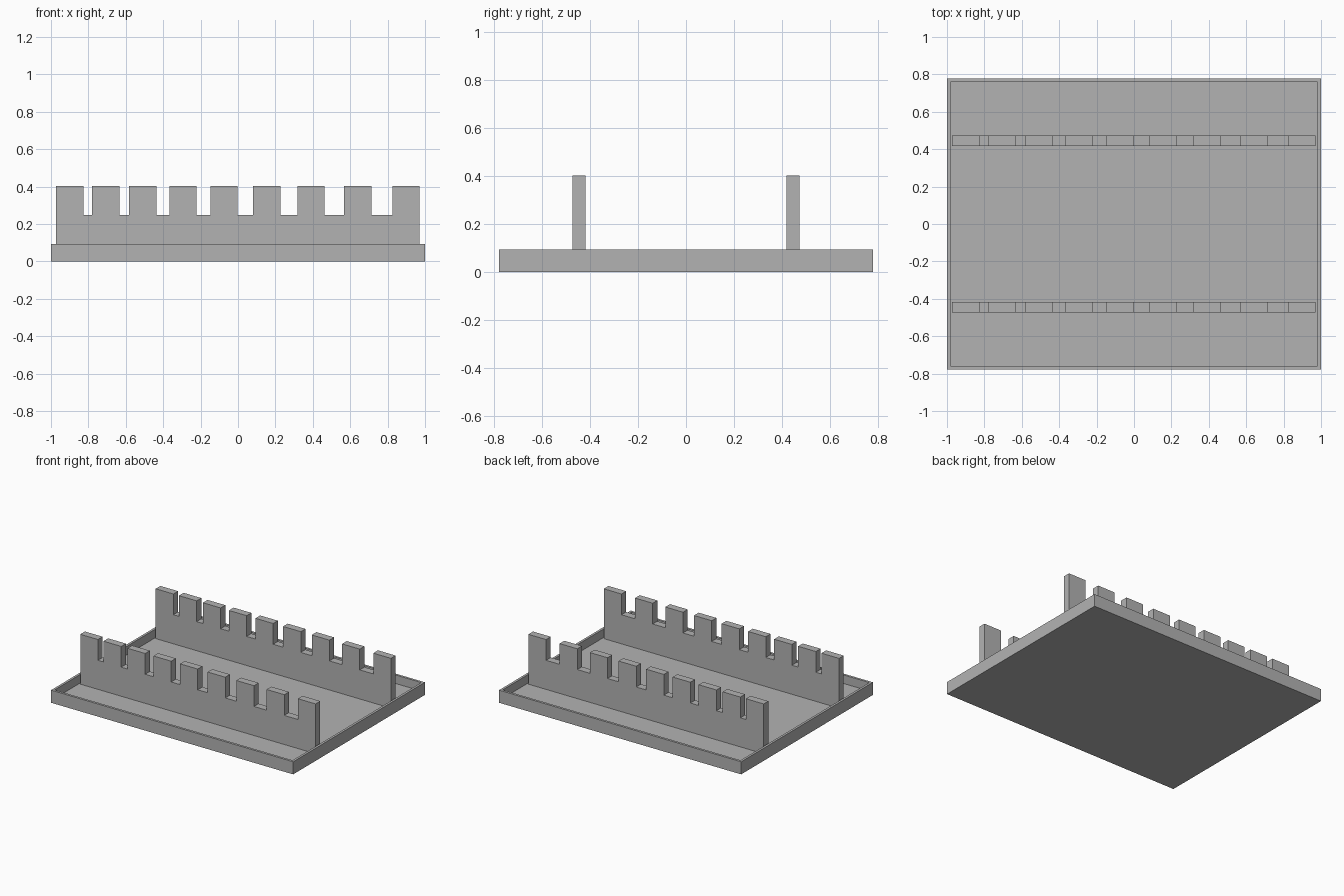
import bpy
import bmesh

cube = bpy.data.objects.get("Cube")
if cube:
    bpy.data.objects.remove(cube, do_unlink=True)

grey = bpy.data.materials.new("plain_grey")
grey.use_nodes = True
colour = (0.45, 0.45, 0.45, 1)
grey.diffuse_color = colour
grey.node_tree.nodes["Principled BSDF"].inputs["Base Color"].default_value = colour

HALF_X, HALF_Y, RIM_TOP = 1.0, 0.777, 0.094
RIM, FLOOR = 0.025, 0.03


def finish(bm, name):
    bmesh.ops.recalc_face_normals(bm, faces=bm.faces)
    mesh = bpy.data.meshes.new(name)
    bm.to_mesh(mesh)
    bm.free()
    mesh.materials.append(grey)
    obj = bpy.data.objects.new(name, mesh)
    bpy.context.collection.objects.link(obj)
    return obj


# Shallow tray: a box whose top face is inset and pushed down to the floor
def make_tray():
    bm = bmesh.new()
    bmesh.ops.create_cube(bm, size=1)
    for v in bm.verts:
        v.co.x *= 2 * HALF_X
        v.co.y *= 2 * HALF_Y
        v.co.z = (v.co.z + 0.5) * RIM_TOP
    top = max(bm.faces, key=lambda f: f.calc_center_median().z)
    bmesh.ops.inset_region(bm, faces=[top], thickness=RIM)
    inner = bmesh.ops.extrude_face_region(bm, geom=[top])
    floor_verts = [g for g in inner["geom"] if isinstance(g, bmesh.types.BMVert)]
    bmesh.ops.translate(bm, verts=floor_verts, vec=(0, 0, FLOOR - RIM_TOP))
    if top.is_valid:
        bmesh.ops.delete(bm, geom=[top], context="FACES_ONLY")
    finish(bm, "tray")


# Slotted rack: a comb profile with slots that widen to the right, extruded in y
TOOTH_STARTS = (-0.972, -0.78, -0.582, -0.367, -0.148, 0.08, 0.317, 0.567, 0.825)
TOOTH = 0.146
SLOT_Z, TOOTH_TOP = 0.247, 0.402
THICK, RACK_Y = 0.055, 0.445


def make_rack(name, y):
    outline = [(TOOTH_STARTS[0], FLOOR)]
    for i, x in enumerate(TOOTH_STARTS):
        if i:
            outline.append((x, SLOT_Z))
        outline += [(x, TOOTH_TOP), (x + TOOTH, TOOTH_TOP)]
        if i < len(TOOTH_STARTS) - 1:
            outline.append((x + TOOTH, SLOT_Z))
    outline.append((TOOTH_STARTS[-1] + TOOTH, FLOOR))
    bm = bmesh.new()
    face = bm.faces.new([bm.verts.new((x, y - THICK / 2, z)) for x, z in outline])
    side = bmesh.ops.extrude_face_region(bm, geom=[face], use_keep_orig=True)
    moved = [g for g in side["geom"] if isinstance(g, bmesh.types.BMVert)]
    bmesh.ops.translate(bm, verts=moved, vec=(0, THICK, 0))
    finish(bm, name)


make_tray()
make_rack("front_rack", -RACK_Y)
make_rack("back_rack", RACK_Y)
